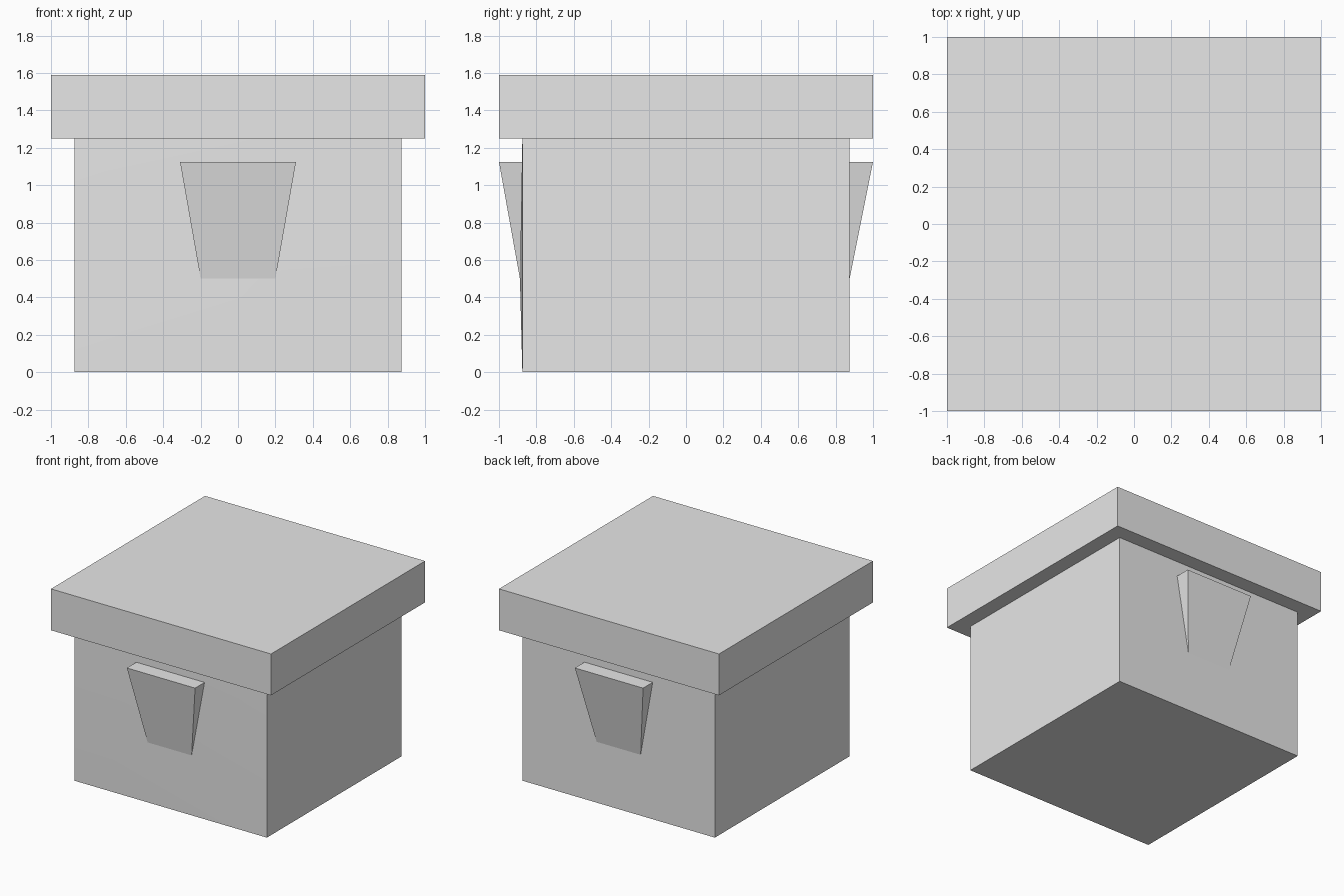
import bpy
import bmesh

default = bpy.data.objects.get("Cube")
if default:
    bpy.data.objects.remove(default, do_unlink=True)

grey = bpy.data.materials.new("light_grey")
grey.use_nodes = True
colour = (0.8, 0.8, 0.8, 1)
grey.diffuse_color = colour
grey.node_tree.nodes["Principled BSDF"].inputs["Base Color"].default_value = colour

WALL = 0.875      # half width of the body
BODY_TOP = 1.25
LID_TOP = 1.59


def hull(name, points):
    """Make a convex solid around a few corner points."""
    bm = bmesh.new()
    for p in points:
        bm.verts.new(p)
    bmesh.ops.convex_hull(bm, input=bm.verts[:])
    bmesh.ops.dissolve_limit(bm, angle_limit=0.001, verts=bm.verts[:], edges=bm.edges[:])
    bmesh.ops.recalc_face_normals(bm, faces=bm.faces[:])
    mesh = bpy.data.meshes.new(name)
    bm.to_mesh(mesh)
    bm.free()
    mesh.materials.append(grey)
    obj = bpy.data.objects.new(name, mesh)
    bpy.context.collection.objects.link(obj)
    return obj


def box_corners(half, low, high):
    return [(x, y, z) for x in (-half, half) for y in (-half, half) for z in (low, high)]


def smooth(obj):
    """Smooth the shallow folds and keep the box edges sharp."""
    bpy.ops.object.select_all(action='DESELECT')
    obj.select_set(True)
    bpy.context.view_layer.objects.active = obj
    bpy.ops.object.shade_smooth_by_angle(angle=0.5)


def handle(name, side, foot):
    """Wedge grip: wide ledge on top, tapering into the wall below."""
    points = []
    for sx in (-1, 1):
        points += [(sx * 0.31, side * 1.0, 1.125),
                   (sx * 0.31, side * 0.86, 1.125),
                   (sx * 0.2, side * foot, 0.5),
                   (sx * 0.2, side * 0.86, 0.5)]
    return hull(name, points)


# Body, with the front wall swelling slightly to the foot of its handle
FOOT = 0.888
body = hull("body", box_corners(WALL, 0, BODY_TOP)
            + [(-0.2, -FOOT, 0.5), (0.2, -FOOT, 0.5)])
smooth(body)

# Overhanging lid
hull("lid", box_corners(1.0, BODY_TOP, LID_TOP))

# Grips on the front and back
handle("front_handle", -1, FOOT)
handle("back_handle", 1, WALL)
